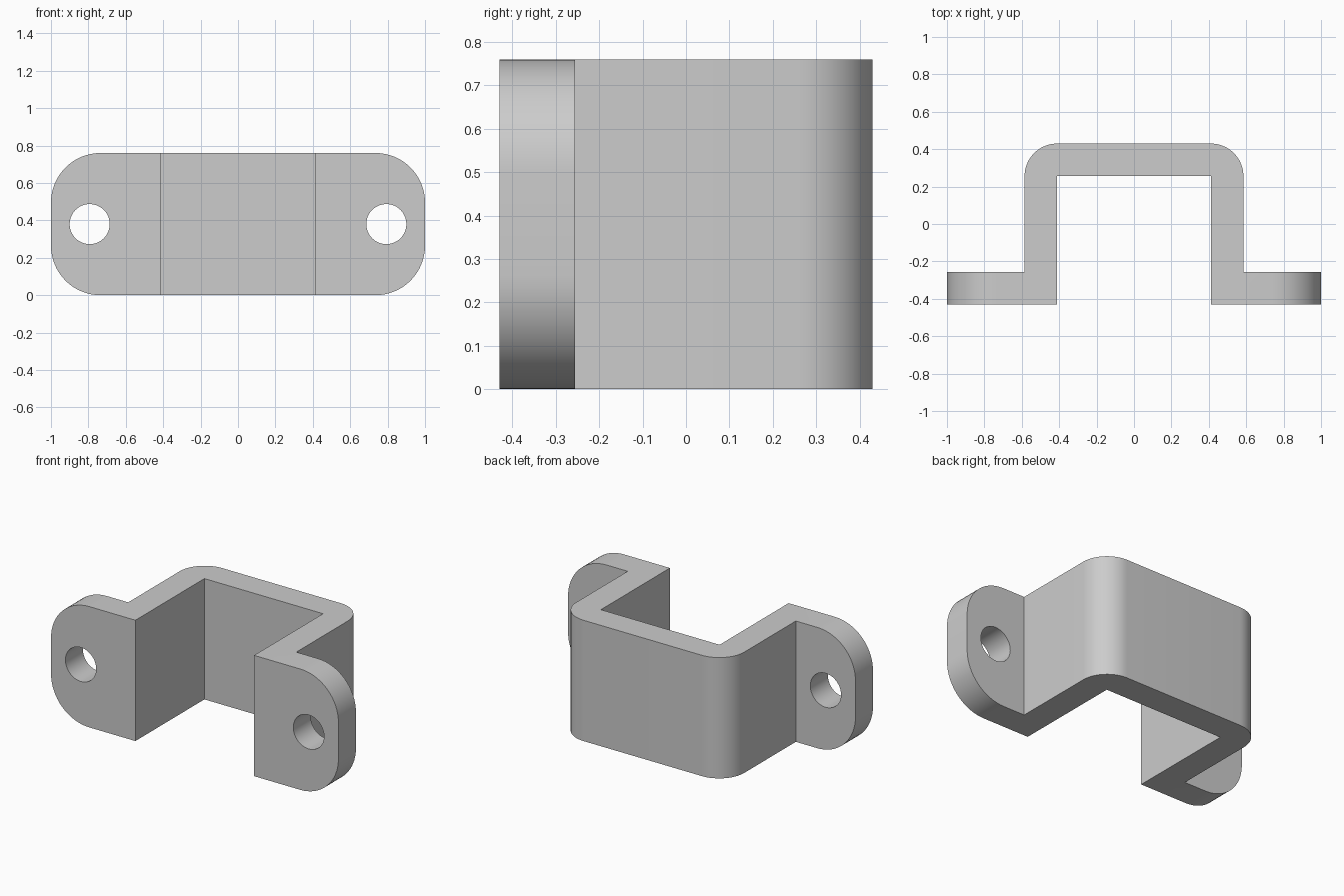
import bpy, bmesh
from math import radians

# Main dimensions
HEIGHT = 0.76
FRONT, BACK = -0.43, 0.43
WALL = 0.174
INNER, OUTER = 0.413, 0.585
BEND_RADIUS, TAB_RADIUS = 0.174, 0.265
HOLE_X, HOLE_RADIUS = 0.793, 0.107

cube = bpy.data.objects.get("Cube")
if cube:
    bpy.data.objects.remove(cube, do_unlink=True)

grey = bpy.data.materials.new("plain_grey")
grey.use_nodes = True
colour = (0.604, 0.604, 0.604, 1)
grey.diffuse_color = colour
grey.node_tree.nodes["Principled BSDF"].inputs["Base Color"].default_value = colour


def round_edges(bm, test, radius):
    """Round every edge whose two end points satisfy the test."""
    edges = [e for e in bm.edges if test(e.verts[0].co, e.verts[1].co)]
    bmesh.ops.bevel(bm, geom=edges, offset=radius, offset_type='OFFSET',
                    segments=16, profile=0.5, affect='EDGES')


# Hat-shaped bracket profile: right half, then its mirror
half = [(INNER, BACK - WALL), (INNER, FRONT), (1, FRONT),
        (1, FRONT + WALL), (OUTER, FRONT + WALL), (OUTER, BACK)]
outline = half + [(-x, y) for x, y in reversed(half)]

bm = bmesh.new()
profile = bm.faces.new([bm.verts.new((x, y, 0)) for x, y in outline])
extruded = bmesh.ops.extrude_face_region(bm, geom=[profile])["geom"]
bmesh.ops.translate(bm, vec=(0, 0, HEIGHT),
                    verts=[v for v in extruded if isinstance(v, bmesh.types.BMVert)])
bmesh.ops.recalc_face_normals(bm, faces=bm.faces)

# Outer bends at the back, then the rounded tab ends
round_edges(bm, lambda a, b: min(a.y, b.y) > BACK - 0.01
            and abs(a.x - b.x) < 0.01, BEND_RADIUS)
round_edges(bm, lambda a, b: min(abs(a.x), abs(b.x)) > 0.99
            and abs(a.x - b.x) < 0.01 and abs(a.z - b.z) < 0.01, TAB_RADIUS)

mesh = bpy.data.meshes.new("bracket")
bm.to_mesh(mesh)
bm.free()
mesh.materials.append(grey)
bracket = bpy.data.objects.new("bracket", mesh)
bpy.context.collection.objects.link(bracket)

# Screw holes through both tabs
for side in (-1, 1):
    bpy.ops.mesh.primitive_cylinder_add(
        vertices=64, radius=HOLE_RADIUS, depth=3 * WALL,
        location=(side * HOLE_X, FRONT + WALL / 2, HEIGHT / 2),
        rotation=(radians(90), 0, 0))
    cutter = bpy.context.object
    cutter.name = "hole_cutter"
    cutter.data.materials.append(grey)
    cut = bracket.modifiers.new("screw_hole", 'BOOLEAN')
    cut.operation, cut.solver, cut.object = 'DIFFERENCE', 'EXACT', cutter
    bpy.ops.object.select_all(action='DESELECT')
    bracket.select_set(True)
    bpy.context.view_layer.objects.active = bracket
    bpy.ops.object.modifier_apply(modifier=cut.name)
    bpy.data.objects.remove(cutter, do_unlink=True)

bpy.ops.object.shade_smooth_by_angle(angle=radians(30))
